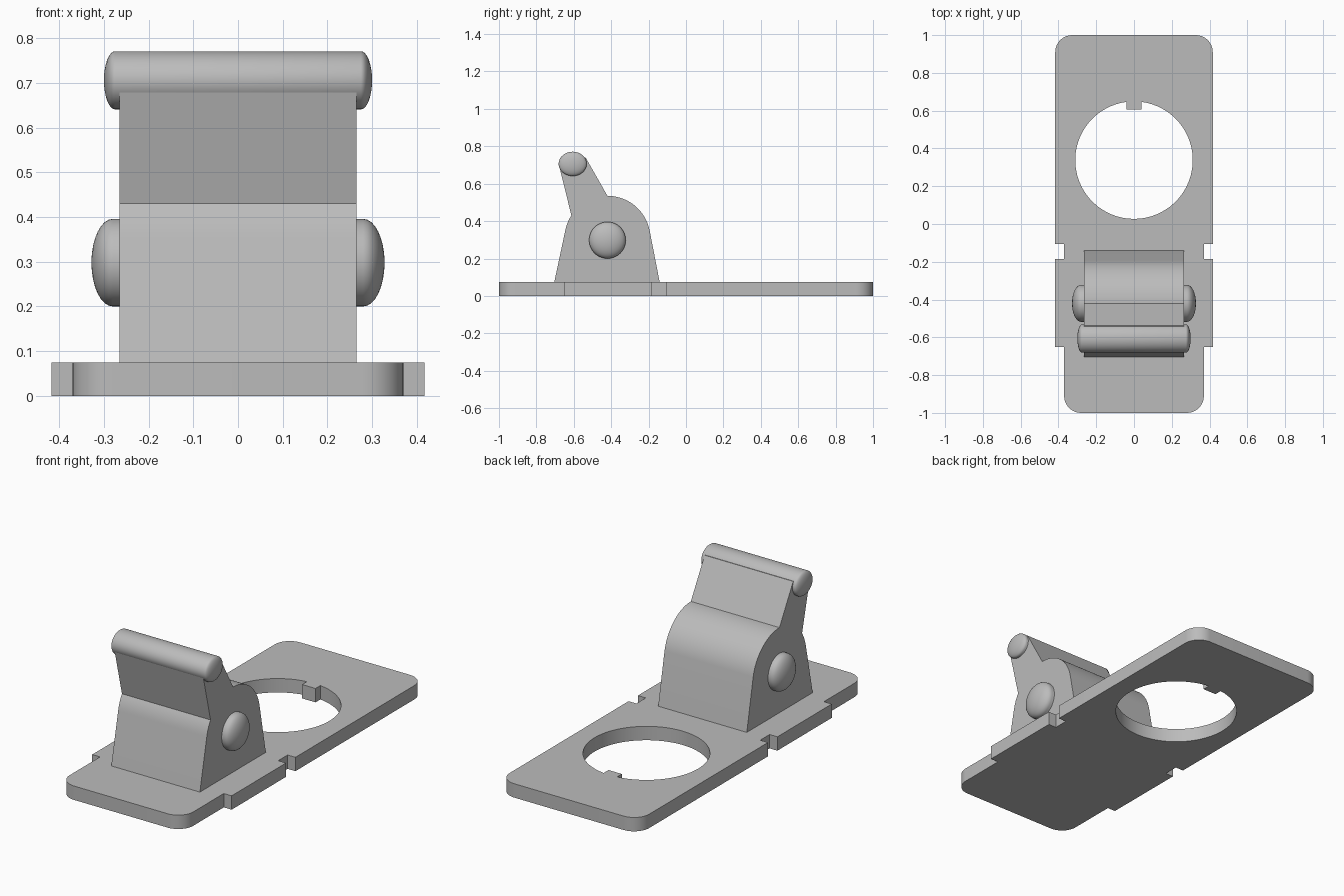
import bpy
import bmesh
from math import sin, cos, pi, radians, asin
from mathutils import Vector

cube = bpy.data.objects.get("Cube")
if cube:
    bpy.data.objects.remove(cube, do_unlink=True)

grey = bpy.data.materials.new("plain grey")
grey.use_nodes = True
COLOUR = (0.5, 0.5, 0.5, 1)
grey.diffuse_color = COLOUR
grey.node_tree.nodes["Principled BSDF"].inputs["Base Color"].default_value = COLOUR


def arc(cx, cy, r, start, end, steps):
    """Points along a circular arc, angles in degrees."""
    angles = [radians(start + (end - start) * i / steps) for i in range(steps + 1)]
    return [(cx + r * cos(a), cy + r * sin(a)) for a in angles]


def finish(name, bm):
    """Turn a bmesh into a smooth object with sharp edges kept."""
    bmesh.ops.recalc_face_normals(bm, faces=bm.faces)
    mesh = bpy.data.meshes.new(name)
    bm.to_mesh(mesh)
    bm.free()
    mesh.materials.append(grey)
    obj = bpy.data.objects.new(name, mesh)
    bpy.context.collection.objects.link(obj)
    bpy.ops.object.select_all(action='DESELECT')
    obj.select_set(True)
    bpy.context.view_layer.objects.active = obj
    bpy.ops.object.shade_smooth_by_angle(angle=radians(30))
    return obj


def prism(name, loops, place, direction):
    """Fill closed outlines (outer first, then holes) and extrude them."""
    bm = bmesh.new()
    for loop in loops:
        verts = [bm.verts.new(place(*p)) for p in loop]
        for a, b in zip(verts, verts[1:] + verts[:1]):
            bm.edges.new((a, b))
    bmesh.ops.triangle_fill(bm, use_beauty=True, edges=bm.edges[:])
    result = bmesh.ops.extrude_face_region(bm, geom=bm.faces[:], use_keep_orig=True)
    moved = [g for g in result["geom"] if isinstance(g, bmesh.types.BMVert)]
    bmesh.ops.translate(bm, verts=moved, vec=Vector(direction))
    return finish(name, bm)


def domed_pin(name, y, z, ry, rz, shoulder, tip, sides=48, rings=8):
    """Cross pin along x with a rounded dome on each end."""
    half = [(shoulder + (tip - shoulder) * sin(t), cos(t))
            for t in (pi / 2 * i / rings for i in range(rings))]
    profile = [(-x, s) for x, s in reversed(half)] + half
    bm = bmesh.new()
    loops = [[bm.verts.new((x, y + ry * s * cos(2 * pi * k / sides),
                            z + rz * s * sin(2 * pi * k / sides)))
              for k in range(sides)] for x, s in profile]
    for a, b in zip(loops, loops[1:]):
        for k in range(sides):
            n = (k + 1) % sides
            bm.faces.new((a[k], a[n], b[n], b[k]))
    for ring, x in ((loops[0], -tip), (loops[-1], tip)):
        centre = bm.verts.new((x, y, z))
        for k in range(sides):
            bm.faces.new((ring[k], ring[(k + 1) % sides], centre))
    return finish(name, bm)


# Base plate: narrow rounded front, side notches, round keyed hole
THICK = 0.075
WIDE, NARROW, R = 0.417, 0.37, 0.09
right = arc(NARROW - R, -1 + R, R, -90, 0, 10)
right += [(NARROW, -0.65), (WIDE, -0.65), (WIDE, -0.185), (NARROW, -0.185),
          (NARROW, -0.105), (WIDE, -0.105)]
right += arc(WIDE - R, 1 - R, R, 0, 90, 10)
outline = right + [(-x, y) for x, y in reversed(right)]

HOLE_Y, HOLE_R, KEY = 0.338, 0.311, 0.04
gap = asin(KEY / HOLE_R) * 180 / pi
hole = arc(0, HOLE_Y, HOLE_R, 90 + gap, 450 - gap, 64)
hole += [(KEY, 0.605), (-KEY, 0.605)]
prism("base_plate", [outline, hole], lambda x, y: (x, y, 0), (0, 0, THICK))

# Clamp body: tapered block with rounded back and a leaning lever arm
HALF = 0.265
PIVOT_Y, PIVOT_Z = -0.42, 0.305
body = [(-0.705, THICK - 0.005), (-0.14, THICK - 0.005)]
body += arc(PIVOT_Y, PIVOT_Z, 0.23, 12, 90, 20)
body += [(-0.537, 0.74), (-0.605, 0.73), (-0.678, 0.695)]
body += arc(PIVOT_Y, PIVOT_Z, 0.23, 147, 168, 6)
prism("clamp_body", [body], lambda y, z: (-HALF, y, z), (2 * HALF, 0, 0))

# Pivot pin through the body and roller along the top of the arm
domed_pin("pivot_pin", PIVOT_Y, 0.298, 0.098, 0.098, 0.28, 0.328)
domed_pin("lever_roller", -0.606, 0.706, 0.075, 0.065, 0.275, 0.3)
